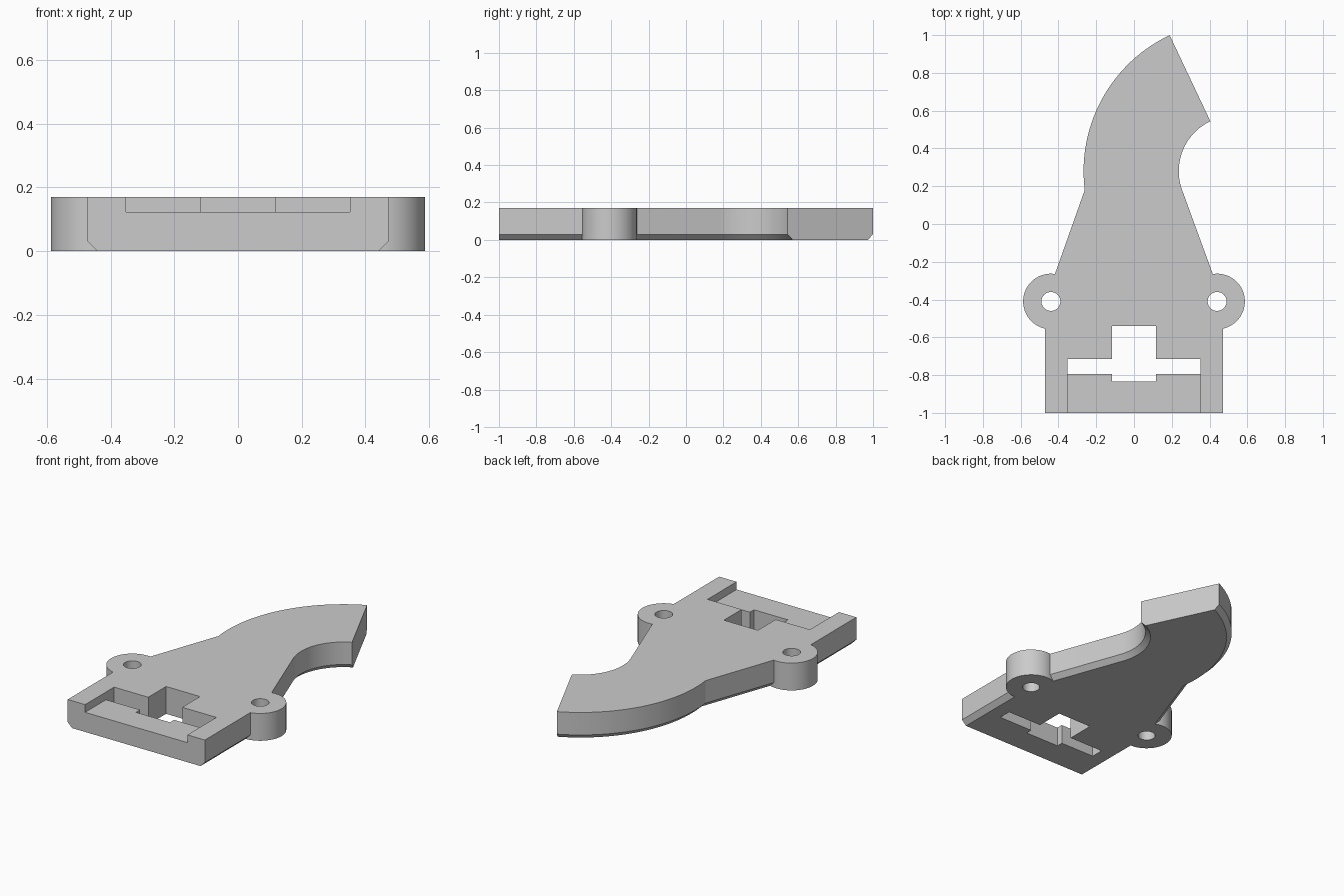
import bpy, bmesh
from math import radians, cos, sin
from mathutils import Vector

cube = bpy.data.objects.get("Cube")
if cube:
    bpy.data.objects.remove(cube)

HEIGHT, CHAMFER = 0.17, 0.03
grey = bpy.data.materials.new("plain grey")
grey.use_nodes = True
grey.diffuse_color = (0.6, 0.6, 0.6, 1)
grey.node_tree.nodes["Principled BSDF"].inputs["Base Color"].default_value = (0.6, 0.6, 0.6, 1)


def finish(name, bm):
    bmesh.ops.recalc_face_normals(bm, faces=bm.faces)
    mesh = bpy.data.meshes.new(name)
    bm.to_mesh(mesh)
    bm.free()
    mesh.materials.append(grey)
    obj = bpy.data.objects.new(name, mesh)
    bpy.context.collection.objects.link(obj)
    return obj


def arc(radius, start, end, steps):
    angles = [radians(start + (end - start) * i / steps) for i in range(steps + 1)]
    return [Vector((0.529 + radius * cos(a), 0.28 + radius * sin(a))) for a in angles]


def inset(points, square_edges):
    """Offset a counter-clockwise outline inwards, leaving the square edges in place."""
    n = len(points)
    lines = []
    for i in range(n):
        d = (points[(i + 1) % n] - points[i]).normalized()
        normal = Vector((-d.y, d.x))
        lines.append((normal, normal.dot(points[i]) + (0 if i in square_edges else CHAMFER)))
    result = []
    for i in range(n):
        (a, p), (b, q) = lines[i - 1], lines[i]
        det = a.x * b.y - a.y * b.x
        result.append(Vector(((p * b.y - q * a.y) / det, (a.x * q - b.x * p) / det)))
    return result


def prism(name, levels):
    """Stack matching outlines, given as (points, z), into a closed solid."""
    bm = bmesh.new()
    rings = [[bm.verts.new((p.x, p.y, z)) for p in pts] for pts, z in levels]
    n = len(rings[0])
    bm.faces.new(rings[0][::-1])
    bm.faces.new(rings[-1])
    for low, high in zip(rings, rings[1:]):
        for i in range(n):
            j = (i + 1) % n
            bm.faces.new((low[i], low[j], high[j], high[i]))
    return finish(name, bm)


def box(name, x, y0, y1, z0, z1):
    pts = [Vector(p) for p in ((-x, y0), (x, y0), (x, y1), (-x, y1))]
    return prism(name, [(pts, z0), (pts, z1)])


def cylinder(name, x, y, radius, z0, z1):
    pts = [Vector((x + radius * cos(radians(a)), y + radius * sin(radians(a))))
           for a in range(0, 360, 5)]
    return prism(name, [(pts, z0), (pts, z1)])


def combine(target, other, operation):
    mod = target.modifiers.new(other.name, 'BOOLEAN')
    mod.operation, mod.solver, mod.object = operation, 'EXACT', other
    bpy.context.view_layer.objects.active = target
    bpy.ops.object.modifier_apply(modifier=mod.name)
    bpy.data.objects.remove(other)


# Plate with a curved arm, chamfered below except on its front and tip ends
inner = arc(0.292, 200, 115.3, 28)
outer = arc(0.796, 115.3, 187.2, 28)
outline = [Vector((-0.472, -1)), Vector((0.472, -1)), Vector((0.472, -0.415))]
tip_edge = len(outline) + len(inner) - 1
outline += inner + outer + [Vector((-0.472, -0.415))]
plate = prism("curved_plate", [(inset(outline, {0, tip_edge}), 0),
                               (outline, CHAMFER), (outline, HEIGHT)])

# Round mounting ears with bolt holes
for side in (-1, 1):
    combine(plate, cylinder("ear", side * 0.44, -0.41, 0.147, 0, HEIGHT), 'UNION')
for side in (-1, 1):
    combine(plate, cylinder("bolt_hole", side * 0.44, -0.41, 0.05, -0.1, 0.3), 'DIFFERENCE')

# Shallow front recess, wide through slot and central through slot
for cutter in (box("front_recess", 0.352, -1.1, -0.75, 0.122, 0.3),
               box("wide_slot", 0.352, -0.795, -0.715, -0.1, 0.3),
               box("centre_slot", 0.117, -0.835, -0.54, -0.1, 0.3)):
    combine(plate, cutter, 'DIFFERENCE')

# Smooth curved walls, crisp corners
bpy.ops.object.select_all(action='DESELECT')
plate.select_set(True)
bpy.context.view_layer.objects.active = plate
bpy.ops.object.shade_smooth_by_angle(angle=radians(8))
